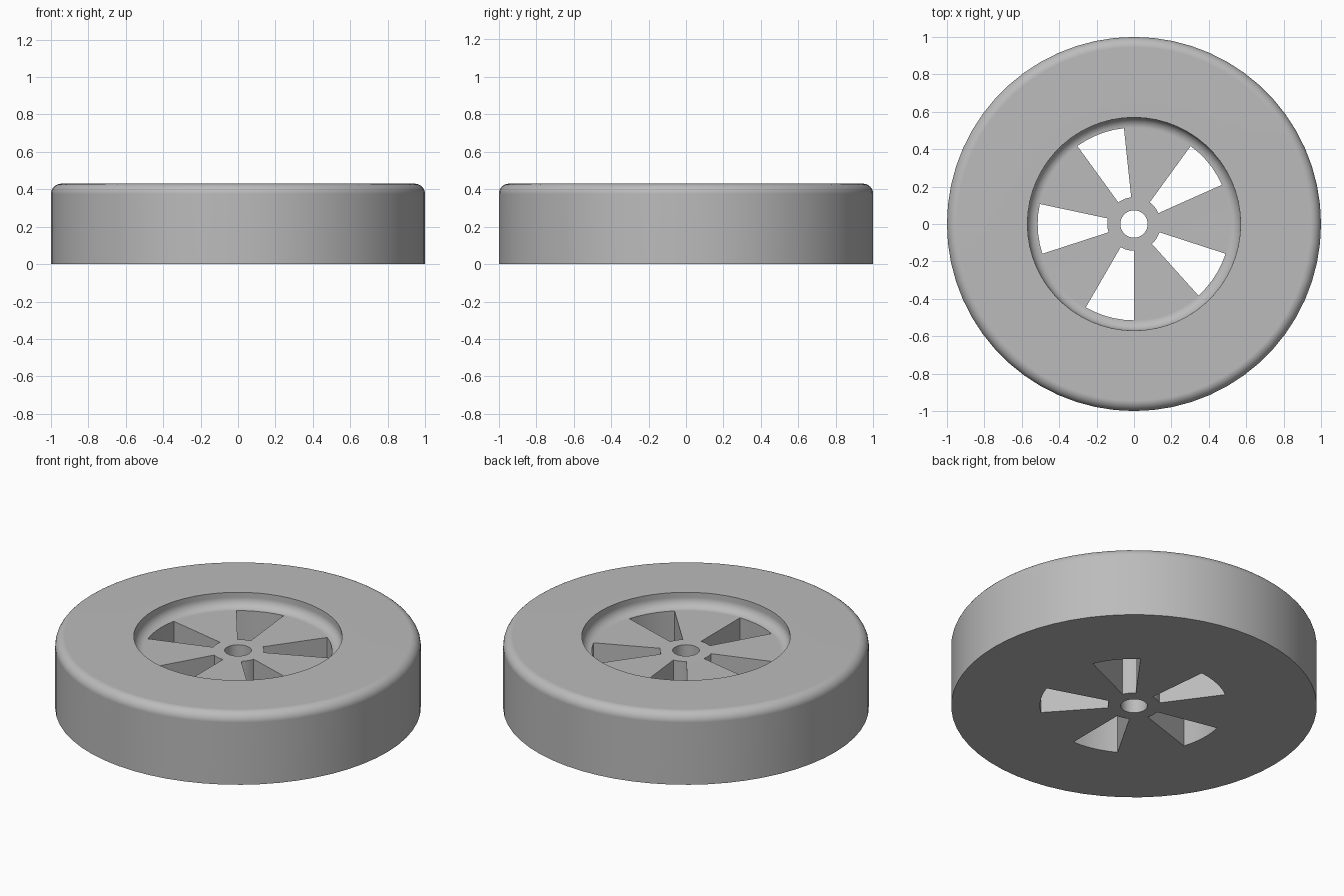
import bpy
import bmesh
from math import sin, cos, pi, radians

cube = bpy.data.objects.get("Cube")
if cube:
    bpy.data.objects.remove(cube, do_unlink=True)

SEGMENTS = 60
HEIGHT, FLOOR = 0.43, 0.345
BORE, HUB, WEB, RECESS, RIM = 0.073, 0.143, 0.515, 0.57, 1.0
FILLET = 0.055
STEPS = 8

# Warm-free neutral grey
grey = bpy.data.materials.new("plain grey")
grey.use_nodes = True
colour = (0.5, 0.5, 0.5, 1)
grey.diffuse_color = colour
grey.node_tree.nodes["Principled BSDF"].inputs["Base Color"].default_value = colour


def arc(cx, cz, start, end):
    """Quarter fillet as (radius, height) points."""
    angles = [radians(start + (end - start) * i / STEPS) for i in range(STEPS + 1)]
    return [(cx + FILLET * cos(a), cz + FILLET * sin(a)) for a in angles]


# Closed cross-section: underside outward, over the rim, down into the recess
profile = [(BORE, 0), (HUB, 0), (WEB, 0), (RIM, 0)]
profile += arc(RIM - FILLET, HEIGHT - FILLET, 0, 90)
profile += [(RECESS, HEIGHT)]
profile += arc(RECESS - FILLET, FLOOR + FILLET, 0, -90)
profile += [(HUB, FLOOR), (BORE, FLOOR)]
count = len(profile)
hub_low, web_low, web_top, hub_top = 1, 2, count - 3, count - 2


def in_slot(segment):
    """Five openings of 30 degrees, one every 72 degrees, the first at 24."""
    angle = (segment % SEGMENTS) * 360 / SEGMENTS
    return (angle - 24) % 72 < 30


# Spin the section, leaving the slots open and walling their sides
bm = bmesh.new()
rings = []
for s in range(SEGMENTS):
    a = 2 * pi * s / SEGMENTS
    rings.append([bm.verts.new((r * cos(a), r * sin(a), z)) for r, z in profile])

for s in range(SEGMENTS):
    here, after = rings[s], rings[(s + 1) % SEGMENTS]
    for i in range(count):
        j = (i + 1) % count
        if in_slot(s) and i in (hub_low, web_top):
            continue
        bm.faces.new((here[i], after[i], after[j], here[j]))
    if in_slot(s):
        for low, top in ((hub_low, hub_top), (web_low, web_top)):
            bm.faces.new((here[low], after[low], after[top], here[top]))
    if in_slot(s) != in_slot(s - 1):
        bm.faces.new([here[k] for k in (hub_low, web_low, web_top, hub_top)])

bmesh.ops.recalc_face_normals(bm, faces=bm.faces)
mesh = bpy.data.meshes.new("wheel")
bm.to_mesh(mesh)
bm.free()
mesh.materials.append(grey)

wheel = bpy.data.objects.new("wheel", mesh)
bpy.context.collection.objects.link(wheel)

# Smooth curved walls while the flat faces stay flat
bpy.ops.object.select_all(action='DESELECT')
wheel.select_set(True)
bpy.context.view_layer.objects.active = wheel
bpy.ops.object.shade_smooth_by_angle(angle=radians(30))
weighted = wheel.modifiers.new("flat face normals", 'WEIGHTED_NORMAL')
weighted.keep_sharp = True
